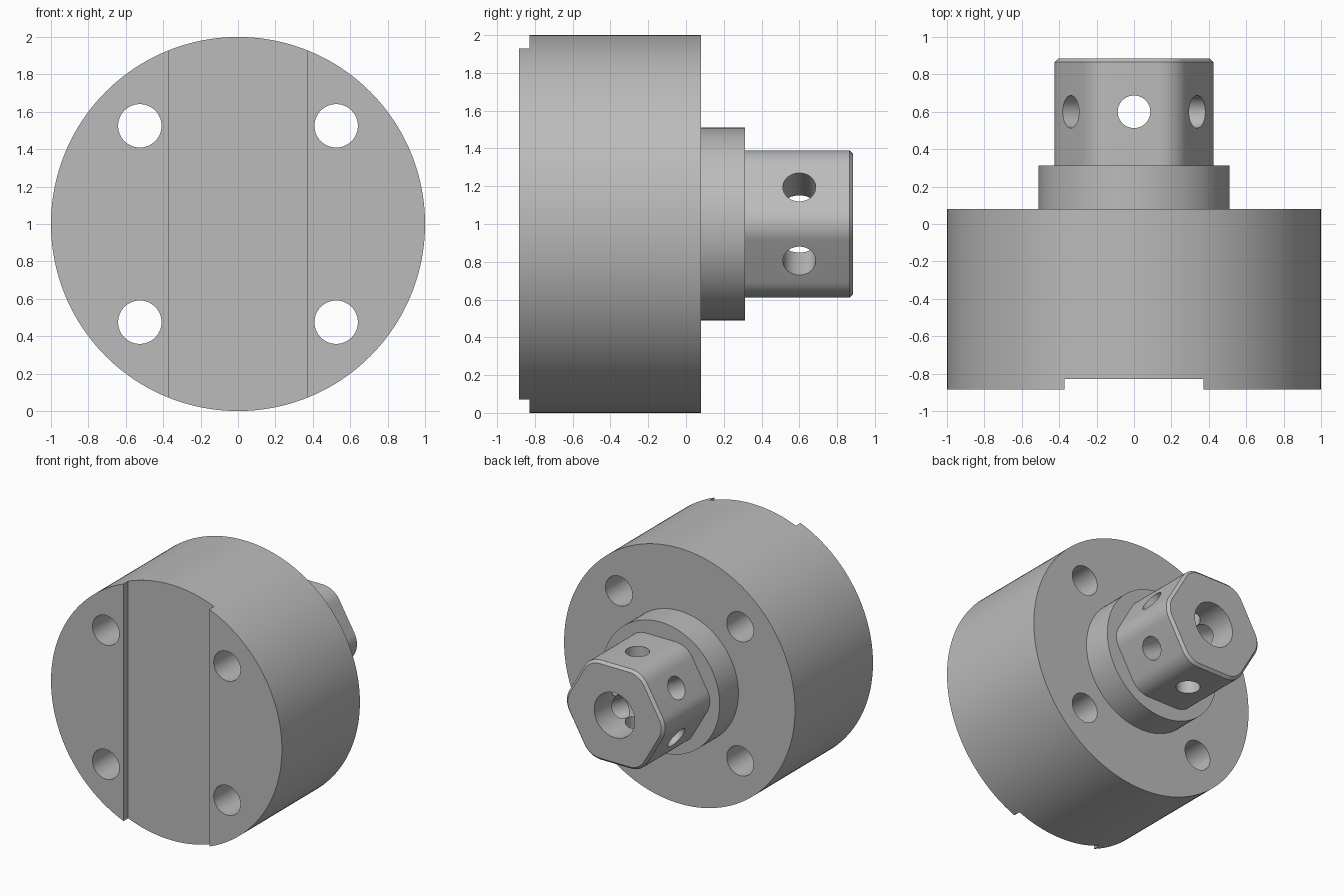
import bpy, bmesh
from math import cos, sin, pi, radians

cube = bpy.data.objects.get("Cube")
if cube:
    bpy.data.objects.remove(cube, do_unlink=True)

steel = bpy.data.materials.new("plain grey steel")
steel.use_nodes = True
grey = (0.5, 0.5, 0.5, 1)
steel.diffuse_color = grey
steel.node_tree.nodes["Principled BSDF"].inputs["Base Color"].default_value = grey

AXIS_Z = 1.0


def loft(name, rings):
    """Closed solid through rings of points, capped at both ends."""
    bm = bmesh.new()
    loops = [[bm.verts.new(p) for p in ring] for ring in rings]
    n = len(loops[0])
    for a, b in zip(loops, loops[1:]):
        for i in range(n):
            bm.faces.new((a[i], a[(i + 1) % n], b[(i + 1) % n], b[i]))
    bm.faces.new(loops[0])
    bm.faces.new(loops[-1])
    bmesh.ops.recalc_face_normals(bm, faces=bm.faces)
    mesh = bpy.data.meshes.new(name)
    bm.to_mesh(mesh)
    bm.free()
    mesh.materials.append(steel)
    obj = bpy.data.objects.new(name, mesh)
    bpy.context.collection.objects.link(obj)
    return obj


def rod(name, radius, y0, y1, x=0.0, z=AXIS_Z, sides=96):
    """Cylinder lying along y."""
    turn = [2 * pi * i / sides for i in range(sides)]
    return loft(name, [[(x + radius * cos(t), y, z + radius * sin(t)) for t in turn]
                       for y in (y0, y1)])


def hexagon(y, inset=0.0, flat=0.39, fillet=0.165, steps=8):
    """Hexagon ring with rounded corners and flats on top and bottom."""
    reach = (flat - fillet) / cos(pi / 6)
    fillet -= inset
    ring = []
    for k in range(6):
        c = k * pi / 3
        for s in range(steps + 1):
            t = c - pi / 6 + s * pi / 3 / steps
            ring.append((reach * cos(c) + fillet * cos(t), y,
                         AXIS_Z + reach * sin(c) + fillet * sin(t)))
    return ring


def combine(target, tool, operation):
    mod = target.modifiers.new(operation.lower(), 'BOOLEAN')
    mod.operation = operation
    mod.solver = 'EXACT'
    mod.object = tool
    bpy.context.view_layer.objects.active = target
    bpy.ops.object.modifier_apply(modifier=mod.name)
    bpy.data.objects.remove(tool, do_unlink=True)


# Round flange, collar and chamfered hexagonal head
hub = rod("flanged_hub", 1.0, -0.885, 0.08, sides=160)
combine(hub, rod("collar", 0.51, -0.2, 0.312), 'UNION')
head = loft("hex_head", [hexagon(0.2), hexagon(0.865), hexagon(0.885, 0.02)])
combine(hub, head, 'UNION')

# Wide shallow slot across the front face
slot = loft("slot_cutter", [[(x, y, z) for x, z in
            ((-0.372, -1), (0.372, -1), (0.372, 3), (-0.372, 3))]
            for y in (-1.2, -0.828)])
combine(hub, slot, 'DIFFERENCE')

# Four mounting holes through the flange
for x in (-0.525, 0.525):
    for z in (-0.525, 0.525):
        combine(hub, rod("mount_cutter", 0.116, -1.2, 0.5, x, AXIS_Z + z, 48), 'DIFFERENCE')

# Blind bore in the head and three cross holes through its flats
combine(hub, rod("bore_cutter", 0.175, 0.4, 1.2, sides=64), 'DIFFERENCE')
for k in range(3):
    a = radians(30 + 60 * k)
    ring = [2 * pi * i / 48 for i in range(48)]
    cross = loft("cross_cutter", [[
        (d * cos(a) - 0.087 * cos(t) * sin(a), 0.6 + 0.087 * sin(t),
         AXIS_Z + d * sin(a) + 0.087 * cos(t) * cos(a)) for t in ring]
        for d in (-0.7, 0.7)])
    combine(hub, cross, 'DIFFERENCE')

# Smooth round walls, crisp machined edges
bpy.ops.object.select_all(action='DESELECT')
hub.select_set(True)
bpy.context.view_layer.objects.active = hub
bpy.ops.object.shade_smooth_by_angle(angle=radians(30))
